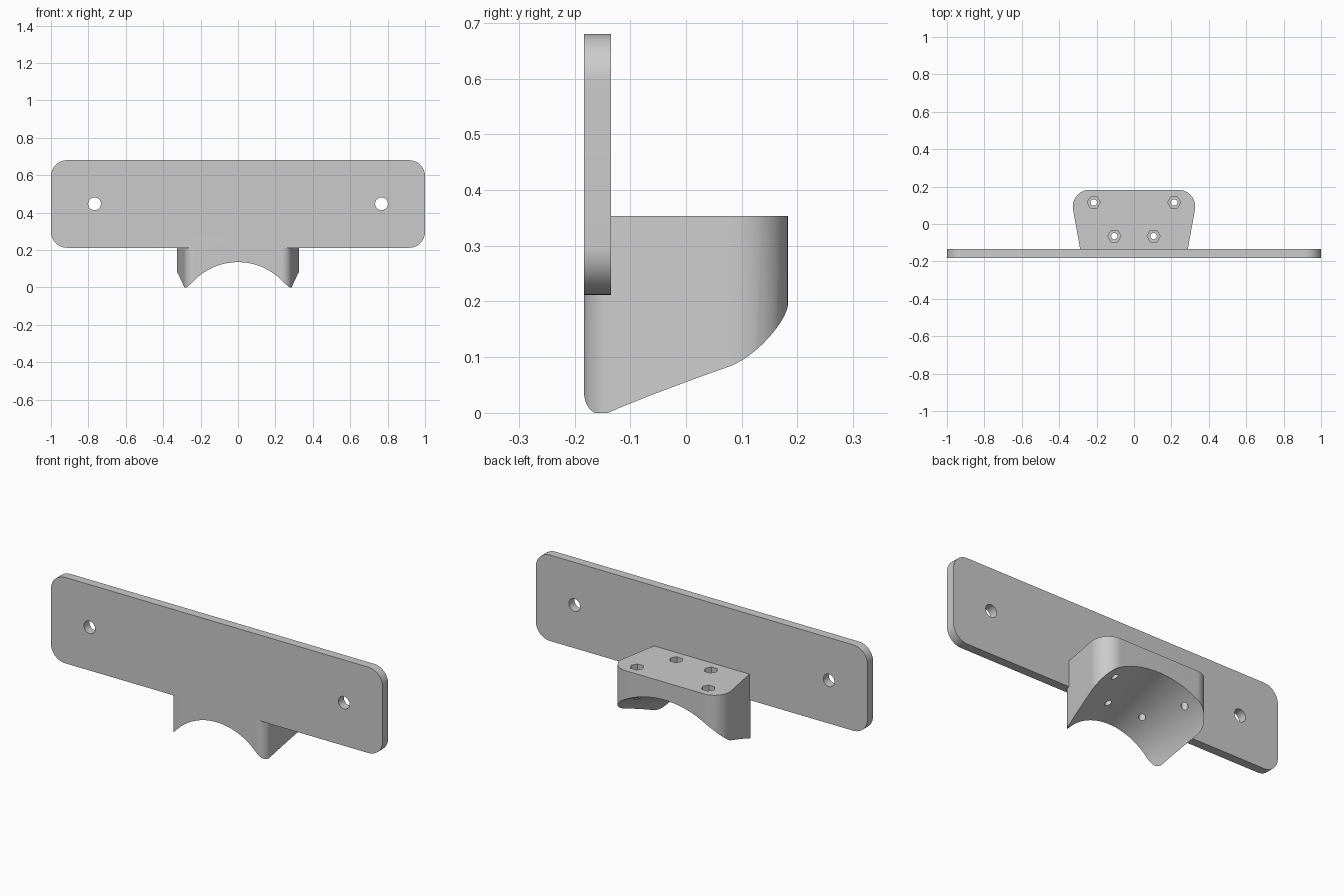
import bpy, bmesh, math
from mathutils import Vector

cube = bpy.data.objects.get("Cube")
if cube:
    bpy.data.objects.remove(cube, do_unlink=True)

grey = bpy.data.materials.new("plain_grey")
grey.use_nodes = True
grey.diffuse_color = (0.6, 0.6, 0.6, 1)
grey.node_tree.nodes["Principled BSDF"].inputs["Base Color"].default_value = (0.6, 0.6, 0.6, 1)


def loft(name, start, end):
    """Closed solid between two matching loops of 3D points."""
    bm = bmesh.new()
    a = [bm.verts.new(p) for p in start]
    b = [bm.verts.new(p) for p in end]
    bm.faces.new(a)
    bm.faces.new(b)
    for i in range(len(a)):
        j = (i + 1) % len(a)
        bm.faces.new((a[i], a[j], b[j], b[i]))
    bmesh.ops.recalc_face_normals(bm, faces=bm.faces)
    mesh = bpy.data.meshes.new(name)
    bm.to_mesh(mesh)
    bm.free()
    mesh.materials.append(grey)
    obj = bpy.data.objects.new(name, mesh)
    bpy.context.collection.objects.link(obj)
    return obj


def rounded(corners, steps=14):
    """Fillet each (x, y, radius) corner of a convex outline."""
    out = []
    for i, (x, y, r) in enumerate(corners):
        p = Vector((x, y))
        u = (Vector(corners[i - 1][:2]) - p).normalized()
        v = (Vector(corners[(i + 1) % len(corners)][:2]) - p).normalized()
        half = math.acos(u.dot(v)) / 2
        centre = p + (u + v).normalized() * (r / math.sin(half))
        first = p + u * (r / math.tan(half)) - centre
        last = p + v * (r / math.tan(half)) - centre
        for k in range(steps + 1):
            out.append(centre + first.lerp(last, k / steps).normalized() * r)
    return out


def ring(r, n):
    return [(r * math.cos(2 * math.pi * i / n), r * math.sin(2 * math.pi * i / n)) for i in range(n)]


def boolean(target, tool, operation="DIFFERENCE"):
    """Apply a boolean and discard the tool."""
    mod = target.modifiers.new("boolean", "BOOLEAN")
    mod.operation, mod.object, mod.solver = operation, tool, "EXACT"
    bpy.context.view_layer.objects.active = target
    bpy.ops.object.modifier_apply(modifier=mod.name)
    bpy.data.objects.remove(tool, do_unlink=True)


def extrude_y(name, outline, y0, y1):
    return loft(name, [(x, y0, z) for x, z in outline], [(x, y1, z) for x, z in outline])


def extrude_z(name, outline, z0, z1):
    return loft(name, [(x, y, z0) for x, y in outline], [(x, y, z1) for x, y in outline])


FRONT, BACK = -0.183, 0.183

# Saddle block with tapered, rounded footprint
block = extrude_z("saddle_block", rounded([
    (-0.279, FRONT, 0.053), (0.279, FRONT, 0.053),
    (0.345, BACK, 0.09), (-0.345, BACK, 0.09)]), 0, 0.353)


# Conical saddle underneath, rising and widening towards the back
def saddle_ring(y):
    r = 0.33 + 0.48 * (y - FRONT)
    top = 0.135 + 0.33 * (y - FRONT)
    return [(x, y, z + top - r) for x, z in ring(r, 128)]


boolean(block, loft("saddle_cutter", saddle_ring(-0.3), saddle_ring(0.3)))

# Screw holes with hexagonal pockets in the top
for side in (-1, 1):
    for x, y in ((0.215, 0.115), (0.105, -0.065)):
        for r, n, z in ((0.017, 24, -0.1), (0.035, 6, 0.293)):
            shape = [(side * x + px, y + py) for px, py in ring(r, n)]
            boolean(block, extrude_z("screw_cutter", shape, z, 0.5))

# Wide mounting plate with two fixing holes
plate = extrude_y("mounting_plate", rounded([
    (-1, 0.212, 0.085), (1, 0.212, 0.085),
    (1, 0.68, 0.085), (-1, 0.68, 0.085)]), FRONT, -0.135)
for side in (-1, 1):
    hole = [(side * 0.767 + x, 0.447 + z) for x, z in ring(0.034, 40)]
    boolean(plate, extrude_y("fixing_cutter", hole, -0.3, 0))

# Join into one bracket
boolean(plate, block, "UNION")
plate.name = "mounting_bracket"
bpy.ops.object.select_all(action="DESELECT")
plate.select_set(True)
bpy.context.view_layer.objects.active = plate
bpy.ops.object.shade_smooth_by_angle(angle=math.radians(30))
